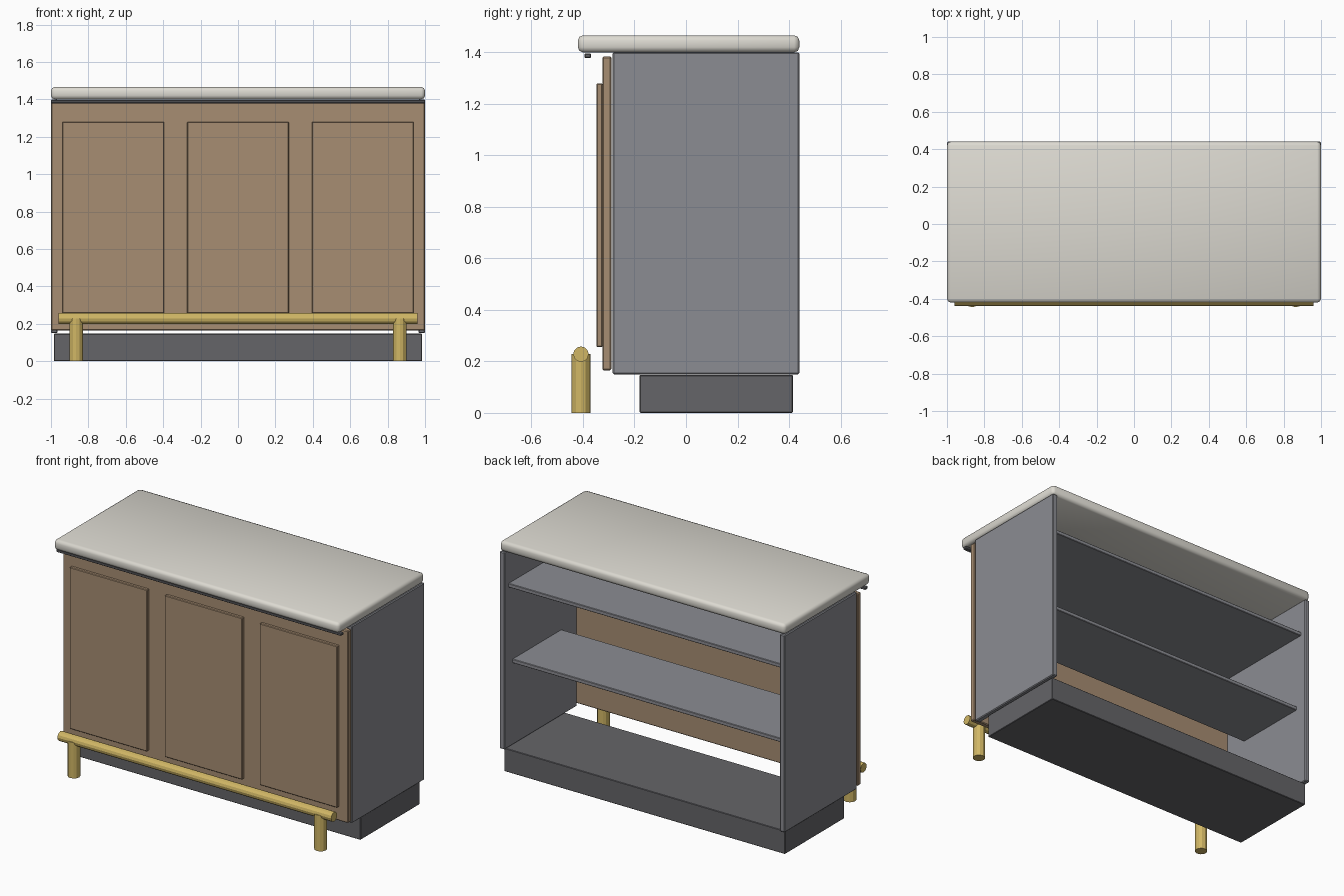
import bpy
import math

if "Cube" in bpy.data.objects:
    bpy.data.objects.remove(bpy.data.objects["Cube"], do_unlink=True)


def material(name, r, g, b):
    mat = bpy.data.materials.new(name)
    mat.use_nodes = True
    mat.diffuse_color = (r, g, b, 1)
    mat.node_tree.nodes["Principled BSDF"].inputs["Base Color"].default_value = (r, g, b, 1)
    return mat


stone = material("pale stone", 0.72, 0.70, 0.64)
wood = material("warm wood", 0.39, 0.27, 0.17)
grey = material("cabinet grey", 0.26, 0.265, 0.29)
dark = material("dark grey", 0.13, 0.13, 0.14)
brass = material("brass", 0.63, 0.47, 0.13)


def box(name, xs, ys, zs, mat, bevel=0.005, segments=1):
    """Bevelled box spanning the given ranges."""
    spans = (xs, ys, zs)
    bpy.ops.mesh.primitive_cube_add(size=1, location=[sum(s) / 2 for s in spans])
    obj = bpy.context.object
    obj.name = name
    obj.scale = [s[1] - s[0] for s in spans]
    bpy.ops.object.transform_apply(location=False, rotation=False, scale=True)
    obj.data.materials.append(mat)
    mod = obj.modifiers.new("Bevel", 'BEVEL')
    mod.width = bevel
    mod.segments = segments
    return obj


def rod(name, radius, length, location, mat, rotation=(0, 0, 0)):
    """Faceted round bar."""
    bpy.ops.mesh.primitive_cylinder_add(vertices=12, radius=radius, depth=length,
                                        location=location, rotation=rotation)
    obj = bpy.context.object
    obj.name = name
    obj.data.materials.append(mat)
    return obj


# Countertop: soft shading runs over the rounded edges
top = box("countertop", (-1, 1), (-0.42, 0.44), (1.4, 1.466), stone, 0.02, 2)
for poly in top.data.polygons:
    poly.use_smooth = True
box("under_counter_strip", (-1, 1), (-0.395, -0.368), (1.378, 1.396), dark, 0.004)

# Carcass: sides, shelves and plinth
for side, s in (("left", 1), ("right", -1)):
    box(side + "_side_panel", sorted((s * 0.965, s)), (-0.285, 0.44), (0.15, 1.4), grey)
box("upper_shelf", (-0.967, 0.967), (-0.285, 0.4), (1.165, 1.19), grey, 0.003)
box("lower_shelf", (-0.967, 0.967), (-0.13, 0.36), (0.67, 0.695), grey, 0.003)
box("plinth", (-0.985, 0.985), (-0.18, 0.415), (0, 0.147), dark, 0.003)

# Front with three raised panels
box("front_panel", (-1, 1), (-0.325, -0.29), (0.165, 1.384), wood)
for name, x in (("right", -0.667), ("middle", 0), ("left", 0.667)):
    box(name + "_raised_panel", (x - 0.272, x + 0.272), (-0.347, -0.324), (0.255, 1.28), wood, 0.004)

# Foot rail on two posts
rod("foot_rail", 0.03, 1.92, (0, -0.408, 0.228), brass, (0, math.pi / 2, 0))
for side, s in (("left", 1), ("right", -1)):
    rod(side + "_rail_post", 0.037, 0.228, (s * 0.865, -0.408, 0.114), brass)
